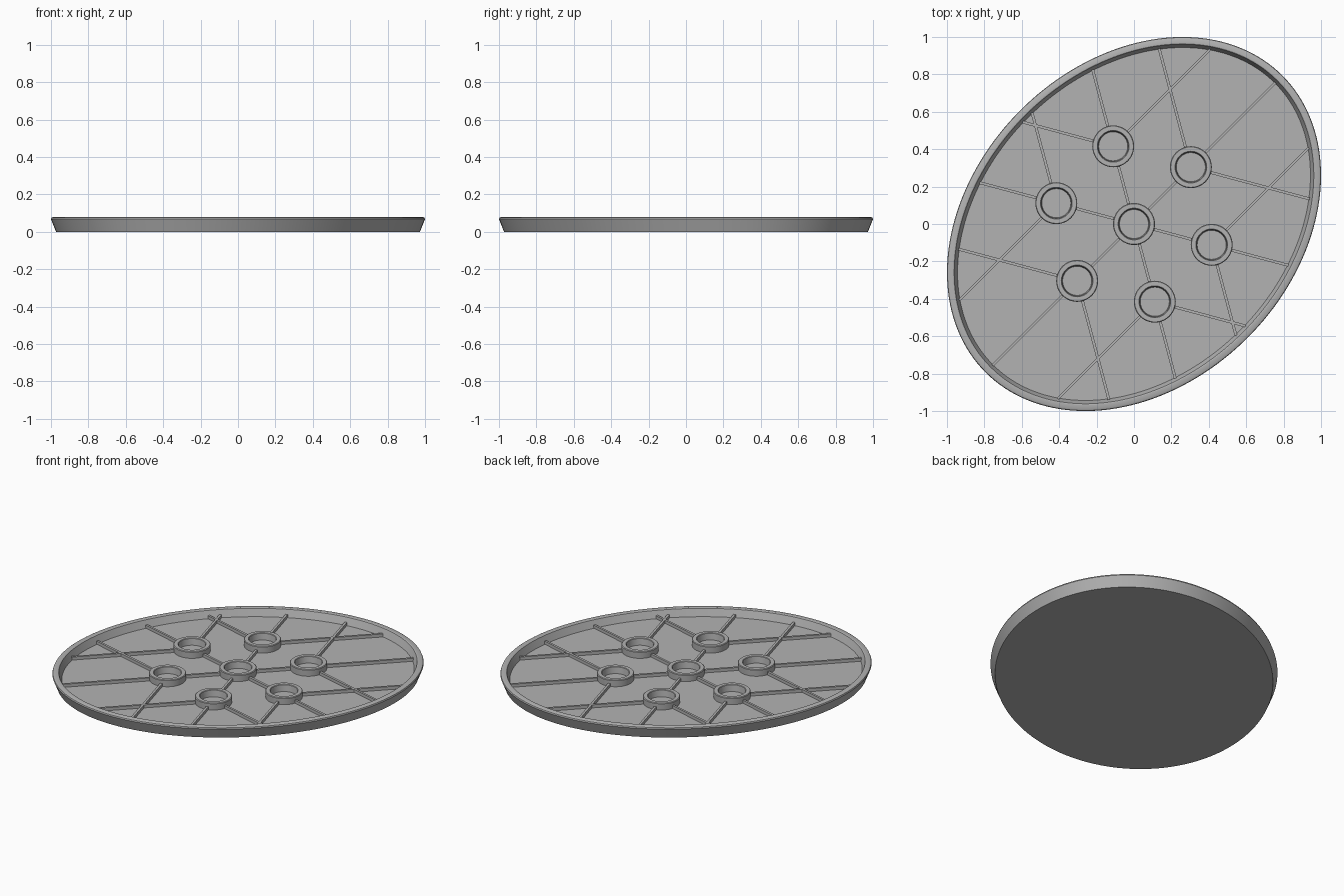
import bpy, bmesh, math
from mathutils import Vector, Matrix

if "Cube" in bpy.data.objects:
    bpy.data.objects.remove(bpy.data.objects["Cube"])

A, B = 1.1225, 0.86          # half axes of the oval
FLOOR, WALL = 0.03, 0.057    # floor height and wall inset at the floor
RING_R, RING_D = 0.112, 0.43
TURN = Matrix.Rotation(math.radians(45), 4, "Z")

grey = bpy.data.materials.new("plain grey")
grey.use_nodes = True
grey.diffuse_color = (0.45, 0.45, 0.45, 1)
grey.node_tree.nodes["Principled BSDF"].inputs["Base Color"].default_value = grey.diffuse_color


def finish(name, bm):
    bmesh.ops.recalc_face_normals(bm, faces=bm.faces)
    bm.transform(TURN)
    mesh = bpy.data.meshes.new(name)
    bm.to_mesh(mesh)
    bm.free()
    mesh.materials.append(grey)
    obj = bpy.data.objects.new(name, mesh)
    bpy.context.collection.objects.link(obj)
    bpy.ops.object.select_all(action="DESELECT")
    obj.select_set(True)
    bpy.context.view_layer.objects.active = obj
    bpy.ops.object.shade_smooth_by_angle(angle=math.radians(30))


def lathe(name, profile, a, b, centre, count, capped):
    """Sweep (inset, height) points round an oval."""
    bm = bmesh.new()
    loops = []
    for inset, z in profile:
        loops.append([bm.verts.new((centre.x + (a - inset) * math.cos(t),
                                    centre.y + (b - inset) * math.sin(t), z))
                      for t in (math.tau * i / count for i in range(count))])
    pairs = list(zip(loops, loops[1:]))
    if capped:
        bm.faces.new(loops[0])
        bm.faces.new(loops[-1])
    else:
        pairs.append((loops[-1], loops[0]))
    for low, high in pairs:
        for i in range(count):
            j = (i + 1) % count
            bm.faces.new((low[i], low[j], high[j], high[i]))
    finish(name, bm)


def rib(name, start, end):
    run = end - start
    mid = (start + end) / 2
    bm = bmesh.new()
    low, high = FLOOR - 0.005, FLOOR + 0.02
    place = (Matrix.Translation((mid.x, mid.y, (low + high) / 2))
             @ Matrix.Rotation(math.atan2(run.y, run.x), 4, "Z")
             @ Matrix.Diagonal((run.length, 0.015, high - low, 1)))
    bmesh.ops.create_cube(bm, size=1, matrix=place)
    finish(name, bm)


def polar(angle, r=1.0):
    return Vector((r * math.cos(angle), r * math.sin(angle)))


def to_wall(p, d):
    """Point where a ray from p along d meets the inner wall."""
    a, b = A - WALL + 0.004, B - WALL + 0.004
    p, e = Vector((p.x / a, p.y / b)), Vector((d.x / a, d.y / b))
    k, h = e.dot(e), p.dot(e)
    return (-h + math.sqrt(h * h - k * (p.dot(p) - 1))) / k


# Oval dish with flared wall, rounded lip and flat floor
lathe("oval_dish", [(0.027, 0), (0, 0.068), (0.003, 0.076), (0.011, 0.08),
                    (0.034, 0.08), (0.039, 0.077), (WALL, FLOOR)],
      A, B, Vector((0, 0)), 160, True)

# Sockets: one in the middle, six around it
ring_profile = [(0.002, FLOOR - 0.005), (0, 0.071), (0.004, 0.075),
                (0.027, 0.075), (0.03, 0.072), (0.035, FLOOR - 0.005)]
centres = [Vector((0, 0))] + [polar(math.tau * k / 6, RING_D) for k in range(6)]
for n, c in enumerate(centres):
    lathe(f"socket_ring_{n}", ring_profile, RING_R, RING_R, c, 48, False)

# Ribs from the middle socket to the others, then outward to the wall
for k, c in enumerate(centres[1:]):
    t = math.tau * k / 6
    gap = RING_R - 0.01
    rib(f"inner_rib_{k}", polar(t, gap), polar(t, RING_D - gap))
    for s in (-1, 0, 1):
        d = polar(t + s * math.tau / 6)
        rib(f"outer_rib_{k}_{s + 1}", c + d * gap, c + d * to_wall(c, d))
